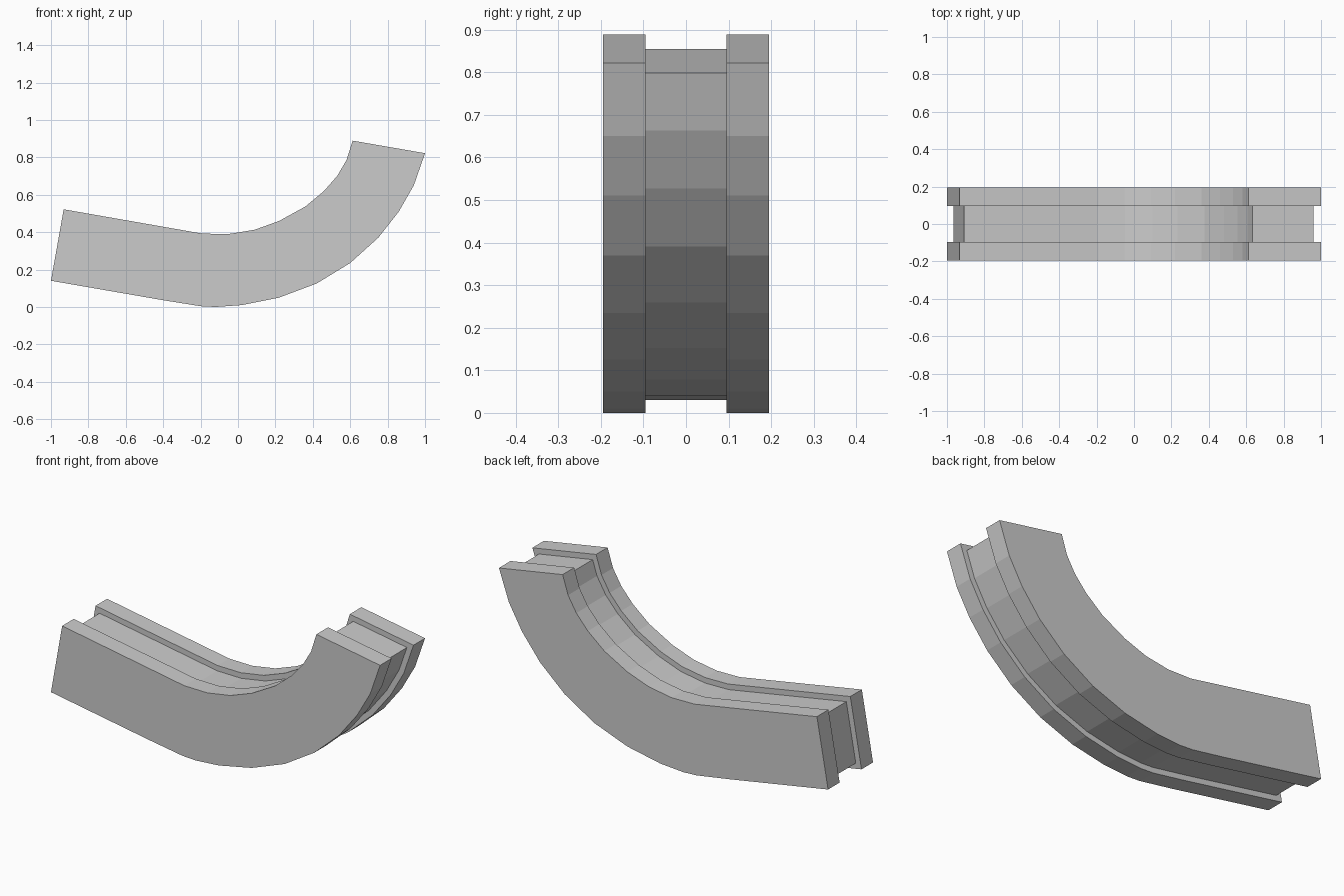
import bpy, bmesh
from mathutils import Vector

if "Cube" in bpy.data.objects:
    bpy.data.objects.remove(bpy.data.objects["Cube"])

# Side profile (x, z): lower curve left to right, then upper curve back
lower = [(-1, .14), (-.4, .036), (-.2, .004), (-.12, 0), (.02, .01), (.22, .05), (.42, .125),
         (.60, .235), (.75, .37), (.86, .51), (.94, .65), (1, .822)]
upper = [(.613, .889), (.58, .785), (.53, .70), (.46, .62), (.36, .537), (.22, .46),
         (.09, .413), (-.05, .39), (-.19, .392), (-.932, .522)]
profile = [Vector(p) for p in lower + upper]


def inset(points, d):
    """Offset a counter-clockwise outline inward by d."""
    result = []
    for i, p in enumerate(points):
        a = (p - points[i - 1]).normalized()
        b = (points[(i + 1) % len(points)] - p).normalized()
        n1, n2 = Vector((-a.y, a.x)), Vector((-b.y, b.x))
        result.append(p + (n1 + n2) * d / (1 + n1.dot(n2)))
    return result


def slab(name, points, y0, y1):
    """Extrude an outline between two y planes."""
    bm = bmesh.new()
    face = bm.faces.new([bm.verts.new((p.x, y0, p.y)) for p in points])
    ext = bmesh.ops.extrude_face_region(bm, geom=[face], use_keep_orig=True)
    moved = [g for g in ext["geom"] if isinstance(g, bmesh.types.BMVert)]
    bmesh.ops.translate(bm, vec=(0, y1 - y0, 0), verts=moved)
    bmesh.ops.recalc_face_normals(bm, faces=bm.faces)
    mesh = bpy.data.meshes.new(name)
    bm.to_mesh(mesh)
    bm.free()
    bpy.context.collection.objects.link(bpy.data.objects.new(name, mesh))


# Two outer plates and the recessed core between them
slab("front_plate", profile, -.195, -.095)
slab("back_plate", profile, .095, .195)
slab("recessed_core", inset(profile, .03), -.095, .095)
